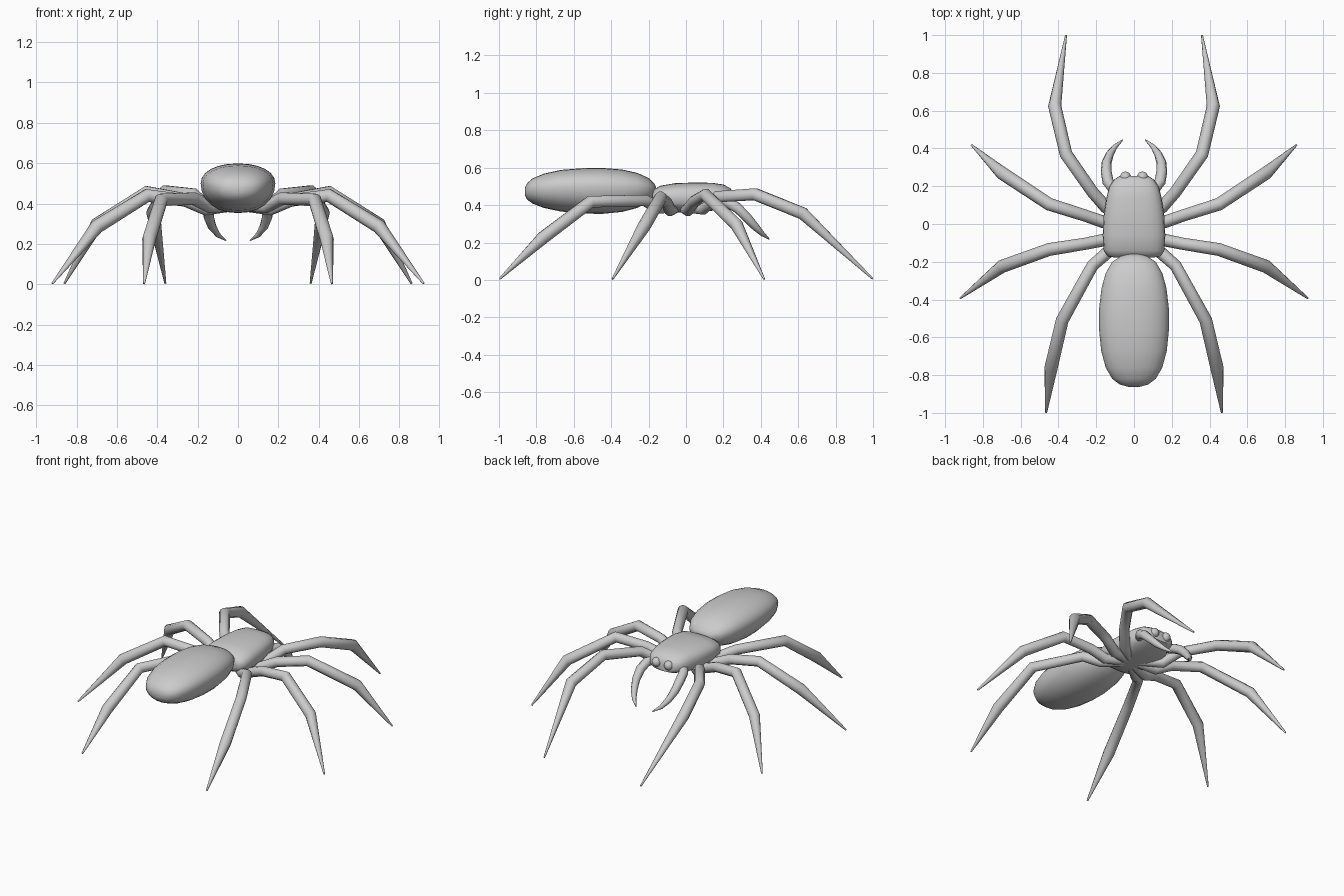
import bpy, bmesh, math
from mathutils import Vector

if "Cube" in bpy.data.objects:
    bpy.data.objects.remove(bpy.data.objects["Cube"])


def make_object(name, rings, mirror=False, angle=50):
    """Skin a list of equal rings, close both ends, optionally mirror over x."""
    bm = bmesh.new()
    loops = [[bm.verts.new(p) for p in ring] for ring in rings]
    n = len(loops[0])
    for a, b in zip(loops, loops[1:]):
        for i in range(n):
            j = (i + 1) % n
            bm.faces.new((a[i], a[j], b[j], b[i]))
    bm.faces.new(loops[0][::-1])
    bm.faces.new(loops[-1])
    bmesh.ops.recalc_face_normals(bm, faces=bm.faces)
    mesh = bpy.data.meshes.new(name)
    bm.to_mesh(mesh)
    bm.free()
    ob = bpy.data.objects.new(name, mesh)
    bpy.context.collection.objects.link(ob)
    if mirror:
        ob.modifiers.new("Mirror", 'MIRROR').use_mirror_merge = False
    bpy.ops.object.select_all(action='DESELECT')
    bpy.context.view_layer.objects.active = ob
    ob.select_set(True)
    bpy.ops.object.shade_smooth_by_angle(angle=math.radians(angle))
    return ob


def body(name, sections, power, sides=24):
    """Sections are (y, half width, top z, widest z, bottom z)."""
    rings = []
    for y, w, top, mid, bot in sections:
        ring = []
        for i in range(sides):
            t = 2 * math.pi * i / sides
            c, s = math.cos(t), math.sin(t)
            x = math.copysign(abs(c) ** (2 / power), c) * w
            h = math.copysign(abs(s) ** (2 / power), s)
            ring.append((x, y, mid + h * (top - mid if h > 0 else mid - bot)))
        rings.append(ring)
    return make_object(name, rings)


def limb(name, points, radii, sides=10):
    """Tapered tube with mitred joints, mirrored to the other side."""
    pts = [Vector(p) for p in points]
    rings = []
    for i, p in enumerate(pts):
        d_in = (p - pts[max(i - 1, 0)]).normalized()
        d_out = (pts[min(i + 1, len(pts) - 1)] - p).normalized()
        t = (d_in + d_out).normalized()
        u = t.cross(Vector((0, 0, 1))).normalized()
        v = u.cross(t)
        rings.append([p + radii[i] * (u * math.cos(a) + v * math.sin(a))
                      for a in (2 * math.pi * k / sides for k in range(sides))])
    return make_object(name, rings, mirror=True)


# Abdomen
body("abdomen", [
    (-0.862, 0.03, 0.490, 0.475, 0.455), (-0.85, 0.075, 0.517, 0.478, 0.430),
    (-0.82, 0.115, 0.543, 0.485, 0.408), (-0.76, 0.150, 0.568, 0.492, 0.385),
    (-0.67, 0.174, 0.588, 0.498, 0.366), (-0.56, 0.185, 0.597, 0.500, 0.355),
    (-0.45, 0.185, 0.599, 0.500, 0.353), (-0.34, 0.172, 0.590, 0.498, 0.364),
    (-0.26, 0.150, 0.572, 0.495, 0.385), (-0.20, 0.115, 0.545, 0.490, 0.415),
    (-0.17, 0.070, 0.515, 0.485, 0.445), (-0.16, 0.03, 0.495, 0.482, 0.465)], 2.15)

# Head and thorax in one shell
body("thorax", [
    (-0.178, 0.10, 0.465, 0.44, 0.41), (-0.172, 0.138, 0.482, 0.44, 0.39),
    (-0.14, 0.160, 0.503, 0.44, 0.37), (-0.06, 0.166, 0.517, 0.44, 0.36),
    (0.05, 0.160, 0.521, 0.44, 0.36), (0.14, 0.146, 0.519, 0.44, 0.37),
    (0.20, 0.130, 0.510, 0.44, 0.385), (0.235, 0.106, 0.492, 0.44, 0.395),
    (0.255, 0.075, 0.470, 0.435, 0.405)], 2.6)

# Eyes
bm = bmesh.new()
bmesh.ops.create_uvsphere(bm, u_segments=14, v_segments=10, radius=0.03)
bmesh.ops.translate(bm, verts=bm.verts, vec=(0.045, 0.248, 0.45))
mesh = bpy.data.meshes.new("eyes")
bm.to_mesh(mesh)
bm.free()
mesh.shade_smooth()
eyes = bpy.data.objects.new("eyes", mesh)
bpy.context.collection.objects.link(eyes)
eyes.modifiers.new("Mirror", 'MIRROR')

# Curved fangs
limb("fangs", [(0.10, 0.17, 0.425), (0.138, 0.225, 0.415), (0.147, 0.275, 0.385),
               (0.145, 0.325, 0.335), (0.128, 0.37, 0.285), (0.10, 0.41, 0.245),
               (0.06, 0.445, 0.218)],
     [0.026, 0.030, 0.029, 0.026, 0.021, 0.013, 0.003])

# Four pairs of legs, each path running from under the body to the foot
legs = {
    "front_legs": [(0.03, 0.0, 0.385), (0.15, 0.09, 0.38), (0.22, 0.17, 0.445),
                   (0.36, 0.37, 0.458), (0.42, 0.625, 0.355), (0.36, 0.998, 0.006)],
    "second_legs": [(0.03, -0.02, 0.385), (0.16, 0.01, 0.373), (0.26, 0.045, 0.42),
                    (0.45, 0.105, 0.455), (0.70, 0.27, 0.295), (0.86, 0.418, 0.004)],
    "third_legs": [(0.03, -0.05, 0.385), (0.16, -0.085, 0.373), (0.26, -0.105, 0.415),
                   (0.45, -0.135, 0.44), (0.70, -0.225, 0.285), (0.92, -0.393, 0.004)],
    "back_legs": [(0.03, -0.07, 0.385), (0.14, -0.15, 0.385), (0.22, -0.22, 0.425),
                  (0.38, -0.51, 0.418), (0.44, -0.765, 0.225), (0.465, -0.998, 0.004)],
}
for name, path in legs.items():
    limb(name, path, [0.025, 0.033, 0.032, 0.034, 0.035, 0.005])
